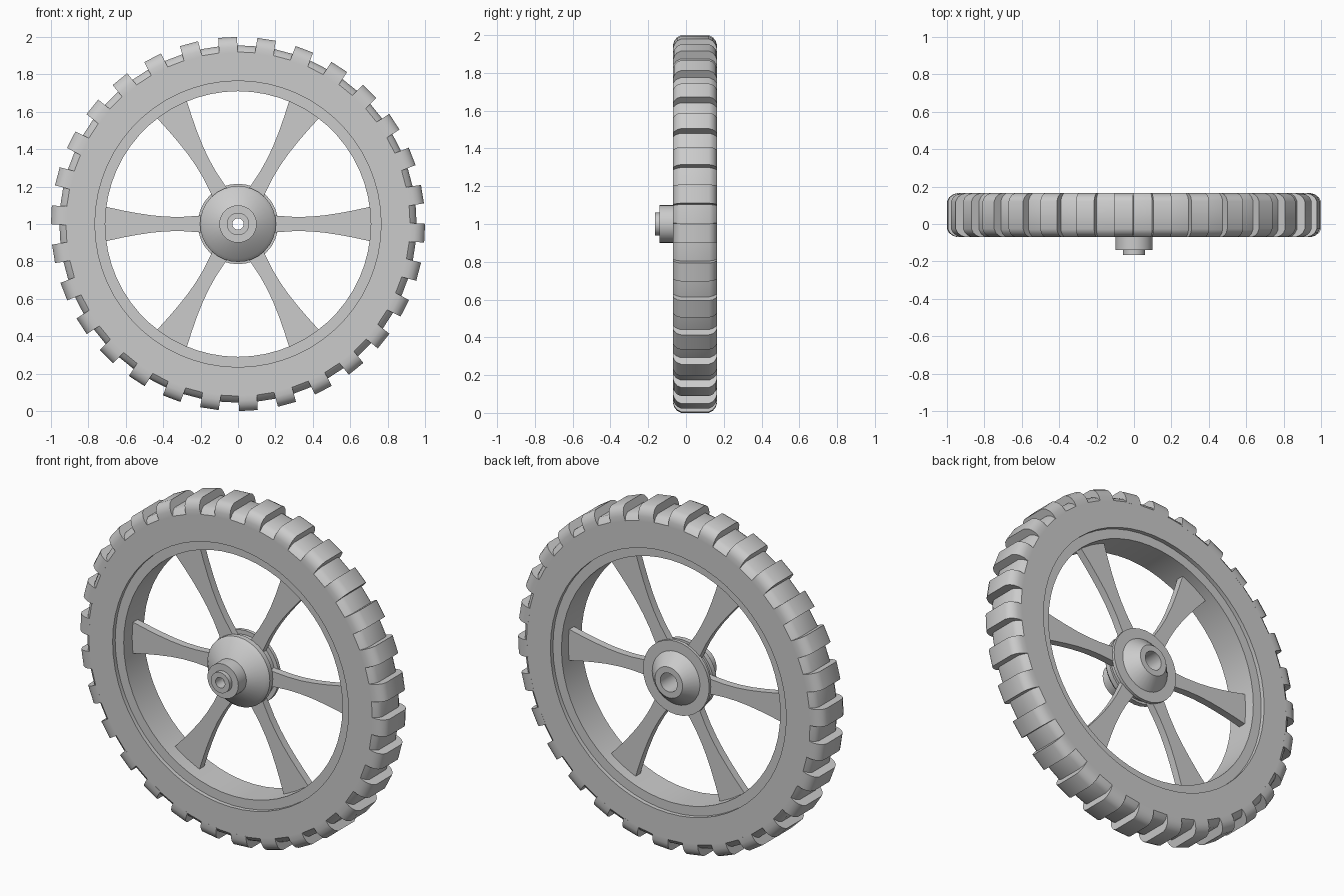
import bpy, bmesh, math

cube = bpy.data.objects.get("Cube")
if cube:
    bpy.data.objects.remove(cube, do_unlink=True)

CENTRE_Z = 1.0
MID = 0.0475          # middle plane of the tyre along y

grey = bpy.data.materials.new("light grey")
grey.use_nodes = True
grey.diffuse_color = (0.6, 0.6, 0.6, 1)
grey.node_tree.nodes["Principled BSDF"].inputs["Base Color"].default_value = (0.6, 0.6, 0.6, 1)


def finish(bm, name, angle=30):
    bmesh.ops.recalc_face_normals(bm, faces=bm.faces)
    mesh = bpy.data.meshes.new(name)
    bm.to_mesh(mesh)
    bm.free()
    mesh.materials.append(grey)
    obj = bpy.data.objects.new(name, mesh)
    bpy.context.collection.objects.link(obj)
    bpy.ops.object.select_all(action="DESELECT")
    obj.select_set(True)
    bpy.context.view_layer.objects.active = obj
    bpy.ops.object.shade_smooth_by_angle(angle=math.radians(angle))
    return obj


def place(r, t, y, a):
    """Point at radius r, tangential offset t and depth y on the wheel."""
    c, s = math.cos(a), math.sin(a)
    return (r * c - t * s, y, CENTRE_Z + r * s + t * c)


def lathe(name, profile, segments):
    """Turn a closed (radius, y) profile around the axle."""
    bm = bmesh.new()
    rings = [[bm.verts.new(place(r, 0, y, math.tau * i / segments)) for r, y in profile]
             for i in range(segments)]
    n = len(profile)
    for i, ring in enumerate(rings):
        after = rings[(i + 1) % segments]
        for j in range(n):
            k = (j + 1) % n
            bm.faces.new((ring[j], ring[k], after[k], after[j]))
    return finish(bm, name)


def prism(bm, lower, upper):
    """Close two matching outlines into a solid."""
    a = [bm.verts.new(p) for p in lower]
    b = [bm.verts.new(p) for p in upper]
    bm.faces.new(a)
    bm.faces.new(b[::-1])
    for i in range(len(a)):
        j = (i + 1) % len(a)
        bm.faces.new((a[i], a[j], b[j], b[i]))


def both_sides(half):
    """Mirror (radius, half depth) points about the middle plane."""
    return [(r, MID - d) for r, d in half] + [(r, MID + d) for r, d in reversed(half)]


# Tyre body and the slightly recessed rim
lathe("tyre", both_sides([(0.765, 0.117), (0.92, 0.117), (0.942, 0.1), (0.955, 0.077)]), 60)
lathe("rim", both_sides([(0.71, 0.093), (0.775, 0.093)]), 60)

# Tread blocks wrapped over the tyre
block = both_sides([(0.915, 0.1172), (0.945, 0.1172), (0.968, 0.11), (0.988, 0.095), (0.999, 0.073)])
bm = bmesh.new()
for i in range(30):
    a = math.radians(-2.8 + 12 * i)
    prism(bm, [place(r, -0.05, y, a) for r, y in block],
          [place(r, 0.05, y, a) for r, y in block])
finish(bm, "tread_blocks", 35)

# Six waisted spokes
waist = [(0.15, 0.052), (0.21, 0.044), (0.3, 0.038), (0.38, 0.039), (0.46, 0.046),
         (0.54, 0.058), (0.62, 0.073), (0.72, 0.095)]
outline = waist + [(r, -w) for r, w in reversed(waist)]
bm = bmesh.new()
for i in range(6):
    a = math.tau * i / 6
    prism(bm, [place(r, t, 0.033, a) for r, t in outline],
          [place(r, t, 0.077, a) for r, t in outline])
finish(bm, "spokes")

# Hub with stepped axle nose, front cone, rear flange, rear cone and stepped bore
lathe("hub", [
    (0.03, -0.165), (0.06, -0.165), (0.06, -0.14), (0.1, -0.14), (0.1, -0.065),
    (0.185, -0.015), (0.203, 0.005), (0.203, 0.035), (0.19, 0.035), (0.19, 0.072),
    (0.215, 0.072), (0.215, 0.092), (0.155, 0.092), (0.09, 0.16),
    (0.055, 0.16), (0.055, -0.1), (0.03, -0.1)], 32)
# Raised collar on the nose
lathe("axle_collar", [(0.03, -0.163), (0.045, -0.163), (0.045, -0.1), (0.03, -0.1)], 32)
